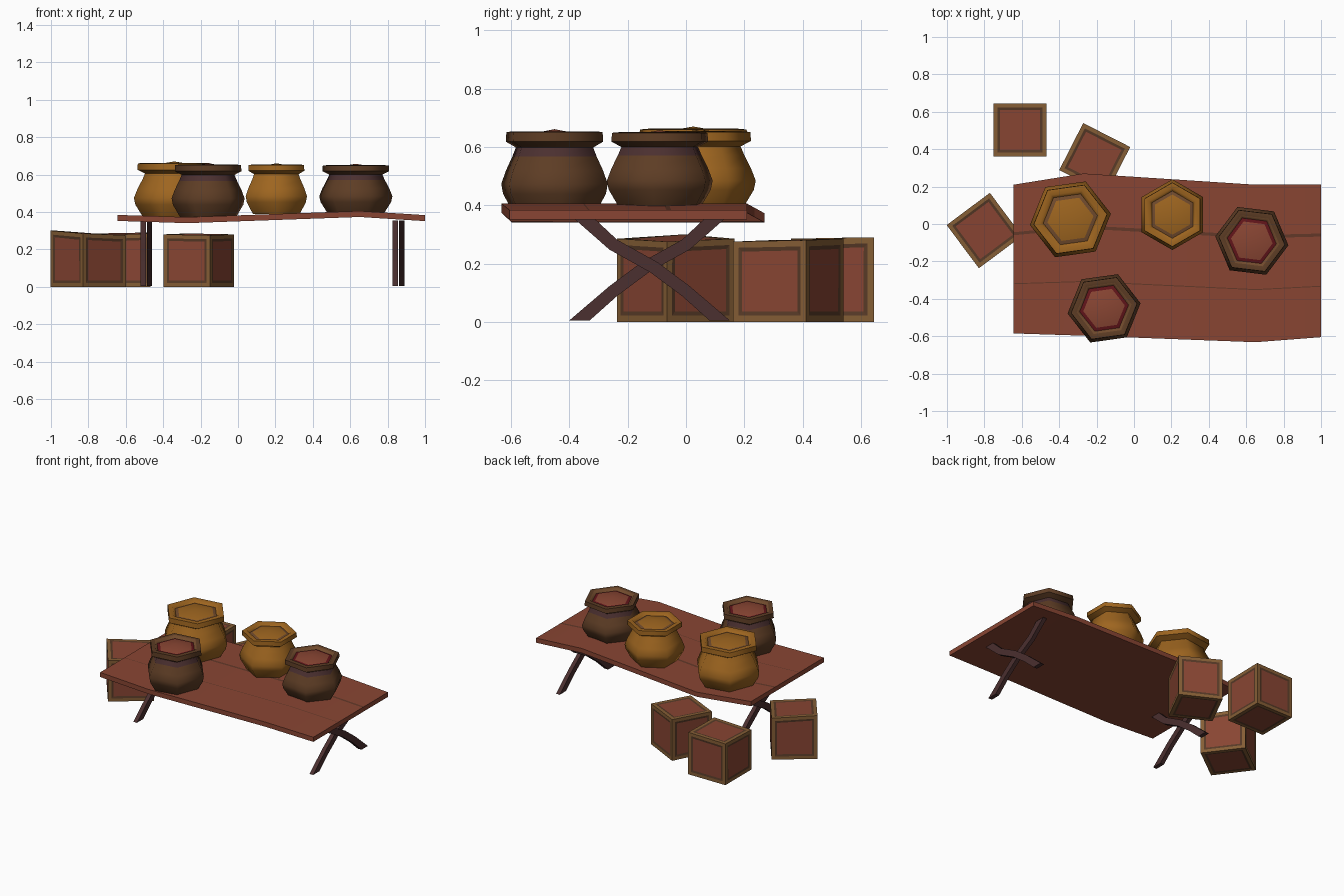
import bpy, bmesh, math
from mathutils import Matrix, Vector

if "Cube" in bpy.data.objects:
    bpy.data.objects.remove(bpy.data.objects["Cube"])


def material(name, r, g, b):
    m = bpy.data.materials.new(name)
    m.diffuse_color = (r, g, b, 1)
    m.use_nodes = True
    m.node_tree.nodes["Principled BSDF"].inputs["Base Color"].default_value = m.diffuse_color
    return m


RED = material("red_wood", 0.250, 0.060, 0.033)
OCHRE = material("ochre_clay", 0.340, 0.130, 0.014)
TRIM = material("tan_trim", 0.235, 0.112, 0.036)
GROOVE = material("dark_groove", 0.095, 0.042, 0.020)
BROWN = material("brown_clay", 0.110, 0.046, 0.018)
RIM = material("rim_brown", 0.165, 0.070, 0.026)
DARK = material("dark_wood", 0.070, 0.029, 0.029)
DEEP = material("deep_red", 0.120, 0.007, 0.010)
CRACK = material("crack_brown", 0.125, 0.040, 0.022)


def finish(bm, name, mats, smooth=None):
    bmesh.ops.recalc_face_normals(bm, faces=bm.faces)
    me = bpy.data.meshes.new(name)
    bm.to_mesh(me)
    bm.free()
    for m in mats:
        me.materials.append(m)
    ob = bpy.data.objects.new(name, me)
    bpy.context.collection.objects.link(ob)
    if smooth:
        bpy.ops.object.select_all(action='DESELECT')
        ob.select_set(True)
        bpy.context.view_layer.objects.active = ob
        bpy.ops.object.shade_smooth_by_angle(angle=math.radians(smooth))
    return ob


# Warped table top: columns of (x, front y, back y, top z), with crack strips cut in
def table_top():
    cols = [(-0.645, -0.585, 0.21, 0.384), (-0.27, -0.597, 0.27, 0.372),
            (0.65, -0.632, 0.21, 0.405), (1.0, -0.605, 0.21, 0.383)]
    rows = [0, 0.331, 0.337, 0.66, 0.68, 1]
    bm = bmesh.new()
    grid = [[[bm.verts.new((x, y0 + (y1 - y0) * t, z - d)) for t in rows]
             for x, y0, y1, z in cols] for d in (0, 0.032)]
    n, k = len(cols), len(rows)
    for level in range(2):
        g = grid[level]
        for i in range(n - 1):
            for j in range(k - 1):
                f = bm.faces.new((g[i][j], g[i + 1][j], g[i + 1][j + 1], g[i][j + 1]))
                f.material_index = 1 if level == 0 and j in (1, 3) else 0
    a, b = grid
    for i in range(n - 1):
        for j in (0, k - 1):
            bm.faces.new((a[i][j], a[i + 1][j], b[i + 1][j], b[i][j]))
    for j in range(k - 1):
        for i in (0, n - 1):
            bm.faces.new((a[i][j], a[i][j + 1], b[i][j + 1], b[i][j]))
    finish(bm, "table_top", [RED, CRACK], 40)


# Crooked leg plank swept along a path in the y-z plane
def leg(name, x0, x1, flip):
    path = [(-0.365, 0.005), (-0.25, 0.105), (-0.14, 0.187), (0.0, 0.265), (0.1, 0.355)]
    bm = bmesh.new()
    rings = []
    for i, (y, z) in enumerate(path):
        w = (0.035, 0) if i in (0, 4) else (0.013, 0.017)
        if flip:
            y = -0.25 - y
            w = (-w[0], w[1])
        rings.append([bm.verts.new(p) for p in (
            (x0, y - w[0], z + w[1]), (x1, y - w[0], z + w[1]),
            (x1, y + w[0], z - w[1]), (x0, y + w[0], z - w[1]))])
    for p, q in zip(rings, rings[1:]):
        for j in range(4):
            bm.faces.new((p[j], p[(j + 1) % 4], q[(j + 1) % 4], q[j]))
    bm.faces.new(rings[0])
    bm.faces.new(rings[-1])
    finish(bm, name, [DARK], 40)


# Six-sided pot turned from a profile; each step carries a colour slot.
# The contents are heaped to a point just above the rim.
def pot(name, x, y, angle, base, top, scale, mats):
    profile = [(0.150, 0.00, 0), (0.190, 0.24, 0), (0.197, 0.36, 0), (0.180, 0.52, 0),
               (0.156, 0.69, 1), (0.143, 0.80, 0), (0.180, 0.87, 2), (0.178, 0.985, 2),
               (0.148, 0.995, 3), (0.132, 0.93, 4), (0.112, 0.95, 5)]
    bm = bmesh.new()
    rings = []
    for r, h, _ in profile:
        rings.append([bm.verts.new((x + r * scale * math.cos(a), y + r * scale * math.sin(a),
                                    base + h * (top - base)))
                      for a in (math.radians(angle + 60 * s) for s in range(6))])
    for (p, q), (_, _, slot) in zip(zip(rings, rings[1:]), profile):
        for j in range(6):
            f = bm.faces.new((p[j], p[(j + 1) % 6], q[(j + 1) % 6], q[j]))
            f.material_index = slot
    bm.faces.new(rings[0]).material_index = 0
    peak = bm.verts.new((x, y, base + 1.02 * (top - base)))
    for j in range(6):
        bm.faces.new((rings[-1][j], rings[-1][(j + 1) % 6], peak)).material_index = 5
    finish(bm, name, mats, 61)


# Crate: box with inset dark border and red panel on every face
def crate(name, x, y, angle, half, heights):
    bm = bmesh.new()
    bmesh.ops.create_cube(bm, size=2)
    corners = {(-1, -1): 0, (1, -1): 1, (1, 1): 2, (-1, 1): 3}
    for v in bm.verts:
        h = heights[corners[(round(v.co.x), round(v.co.y))]]
        v.co = Vector((v.co.x * half, v.co.y * half, h if v.co.z > 0 else 0))
    sides = list(bm.faces)
    bmesh.ops.inset_individual(bm, faces=sides, thickness=0.030)
    for f in sides:
        f.material_index = 1
    bmesh.ops.inset_individual(bm, faces=sides, thickness=0.019, depth=-0.002)
    for f in sides:
        f.material_index = 2
    bm.transform(Matrix.Translation((x, y, 0)) @ Matrix.Rotation(math.radians(angle), 4, 'Z'))
    finish(bm, name, [TRIM, GROOVE, RED])


table_top()

# Crossed legs at both ends
for side, x in (("left", -0.49), ("right", 0.858)):
    leg(side + "_leg_a", x - 0.031, x - 0.003, False)
    leg(side + "_leg_b", x + 0.003, x + 0.031, True)

# Pots on the table
ochre = [OCHRE, OCHRE, OCHRE, OCHRE, RIM, OCHRE]
brown = [BROWN, DARK, BROWN, RIM, DEEP, RED]
pot("ochre_pot_large", -0.34, 0.025, 8, 0.368, 0.664, 1.11, ochre)
pot("ochre_pot_small", 0.205, 0.05, 30, 0.388, 0.655, 0.96, ochre)
pot("brown_pot_right", 0.63, -0.09, -7, 0.390, 0.652, 1.0, brown)
pot("brown_pot_front", -0.16, -0.451, 8, 0.370, 0.655, 1.0, brown)

# Crates on the ground
crate("crate_back", -0.61, 0.502, 0, 0.142, (0.275, 0.285, 0.29, 0.285))
crate("crate_middle", -0.21, 0.35, -27, 0.141, (0.28, 0.275, 0.28, 0.285))
crate("crate_left", -0.8, -0.035, 36.7, 0.144, (0.285, 0.275, 0.285, 0.3))
